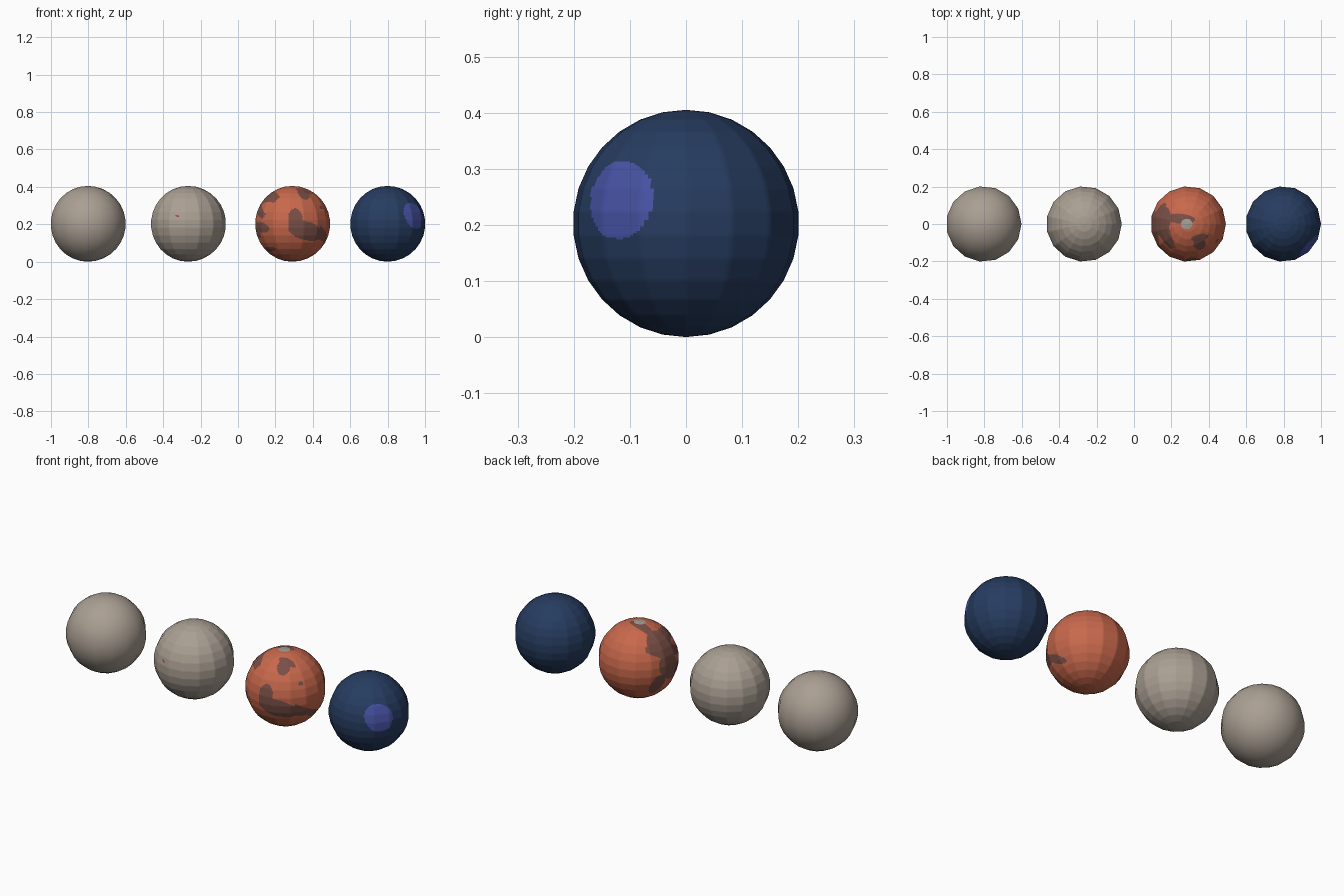
import bpy, bmesh, math
from mathutils import Vector, Matrix

if "Cube" in bpy.data.objects:
    bpy.data.objects.remove(bpy.data.objects["Cube"])

R = 0.2025


def mat(name, hex_code):
    m = bpy.data.materials.new(name)
    rgb = [int(hex_code[i:i + 2], 16) / 255 for i in range(0, 6, 2)]
    m.diffuse_color = [((c + 0.055) / 1.055) ** 2.4 for c in rgb] + [1]
    m.use_nodes = True
    m.node_tree.nodes["Principled BSDF"].inputs["Base Color"].default_value = m.diffuse_color
    return m


beige = mat("beige", "aa9f93")
red = mat("red", "aa3232")
rust = mat("rust", "c8684c")
brown = mat("brown", "7a4f46")
cap_grey = mat("cap_grey", "a5a096")
navy = mat("navy", "263c60")
violet = mat("violet", "4652a3")


def view(cx, cy, sin_el):
    """Right, up and toward-viewer axes of a viewing direction."""
    c = math.sqrt(1 - sin_el ** 2)
    w = Vector((cx * c, cy * c, sin_el)).normalized()
    right = Vector((-cy, cx, 0)).normalized()
    return right, w.cross(right), w


FRONT = view(0, -1, 0)
RIGHT = view(1, 0, 0)
TOP = view(0, -0.001, 1)
FRONT_RIGHT = view(0.57, -0.82, 0.42)
BACK_LEFT = view(-0.57, 0.82, 0.42)
BACK_LOW = view(0.62, 0.78, -0.53)


def in_spot(d, axes, cx, cy, a, b, turn):
    """Is direction d inside an oval drawn on the ball as seen along axes?"""
    r, u, w = axes
    x, y = d.dot(r) - cx, d.dot(u) - cy
    c, s = math.cos(math.radians(turn)), math.sin(math.radians(turn))
    return d.dot(w) > 0 and ((x * c + y * s) / a) ** 2 + ((y * c - x * s) / b) ** 2 < 1


def ball(name, x, mats, *spot_groups, cuts=10):
    """Low-poly ball; each group of ovals colours faces with the next material."""
    bm = bmesh.new()
    bmesh.ops.create_uvsphere(bm, u_segments=15, v_segments=15, radius=R)
    # turn one meridian to +x
    v = max(bm.verts, key=lambda p: p.co.xy.length)
    turn = Matrix.Rotation(-math.atan2(v.co.y, v.co.x), 3, 'Z')
    bmesh.ops.rotate(bm, verts=bm.verts, matrix=turn)
    # fine flat subdivision so that the painted spots get clean edges
    if spot_groups:
        bmesh.ops.subdivide_edges(bm, edges=bm.edges[:], cuts=cuts, use_grid_fill=True)
    for f in bm.faces:
        f.smooth = True
        d = f.calc_center_median().normalized()
        for slot, group in enumerate(spot_groups, 1):
            if any(in_spot(d, *spot) for spot in group):
                f.material_index = slot
    me = bpy.data.meshes.new(name)
    bm.to_mesh(me)
    bm.free()
    for m in mats:
        me.materials.append(m)
    ob = bpy.data.objects.new(name, me)
    ob.location = (x, 0, R)
    bpy.context.collection.objects.link(ob)


# plain ball and ball with a tiny red fleck
ball("plain_ball", -0.803, [beige])
ball("flecked_ball", -0.267, [beige, red], [(FRONT, -0.3, 0.22, 0.05, 0.025, -25)])

# rust ball: brown patches and a grey pole cap
front_patches = [
    (FRONT, 0.08, 0.1, 0.2, 0.32, 0),
    (FRONT, 0.35, -0.18, 0.48, 0.25, -15),
    (FRONT, 0.75, -0.35, 0.22, 0.08, -25),
    (FRONT, -0.82, -0.1, 0.2, 0.13, -20),
    (FRONT, -0.6, -0.67, 0.18, 0.06, 0),
    (FRONT_RIGHT, 0.38, 0.06, 0.06, 0.05, 0),
]
top_patches = [
    (TOP, 0.3, -0.36, 0.23, 0.09, 10),
    (TOP, 0.3, -0.52, 0.16, 0.17, 0),
    (TOP, -0.72, 0.08, 0.25, 0.4, -15),
    (TOP, -0.2, 0.14, 0.38, 0.13, -5),
]
back_patches = [
    (BACK_LEFT, 0.64, 0.52, 0.17, 0.27, 10),
    (BACK_LEFT, 0.6, 0.2, 0.43, 0.18, 0),
    (BACK_LEFT, 0.75, -0.2, 0.22, 0.32, 0),
    (BACK_LEFT, 0.46, -0.66, 0.28, 0.12, 50),
    (BACK_LOW, -0.78, -0.15, 0.27, 0.1, -10),
]
ball("rust_ball", 0.29, [rust, brown, cap_grey],
     front_patches + top_patches + back_patches,
     [(TOP, -0.04, 0, 0.15, 0.14, 0)])

# navy ball with one violet spot
ball("navy_ball", 0.7986, [navy, violet], [(RIGHT, -0.58, 0.21, 0.28, 0.35, -12)])
